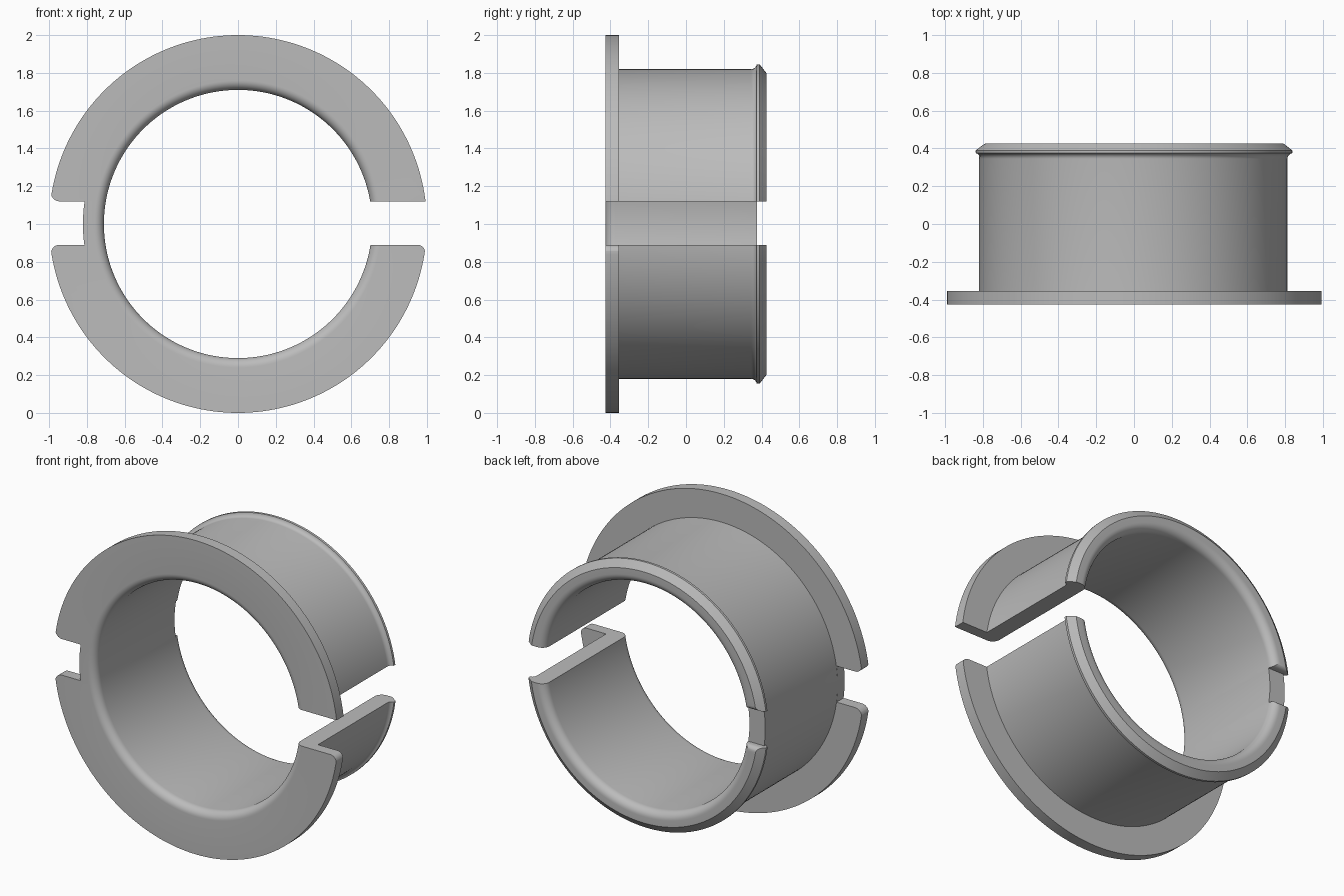
import bpy, bmesh
from math import sin, cos, pi, radians
from mathutils import Vector, Matrix

cube = bpy.data.objects.get("Cube")
if cube:
    bpy.data.objects.remove(cube)

grey = bpy.data.materials.new("plain_grey")
grey.use_nodes = True
grey.diffuse_color = (0.5, 0.5, 0.5, 1)
grey.node_tree.nodes["Principled BSDF"].inputs["Base Color"].default_value = (0.5, 0.5, 0.5, 1)

SLOT_LOW, SLOT_HIGH, CENTRE = 0.89, 1.12, 1.0
FRONT, BACK = -0.425, 0.425
FLANGE_BACK, SLEEVE_R, BORE_R = -0.355, 0.82, 0.71


def arc(cx, cy, r, start, end, steps=8):
    """Points on a circular arc, angles in degrees."""
    angles = [radians(start + (end - start) * i / steps) for i in range(steps + 1)]
    return [(cx + r * cos(a), cy + r * sin(a)) for a in angles]


def make_object(name, bm):
    bmesh.ops.recalc_face_normals(bm, faces=bm.faces)
    mesh = bpy.data.meshes.new(name)
    bm.to_mesh(mesh)
    bm.free()
    mesh.materials.append(grey)
    obj = bpy.data.objects.new(name, mesh)
    bpy.context.collection.objects.link(obj)
    return obj


def revolve(name, profile, segments):
    """Closed (radius, y) profile turned about the bushing axis."""
    bm = bmesh.new()
    verts = [bm.verts.new((r, y, 0)) for r, y in profile]
    edges = [bm.edges.new((verts[i - 1], verts[i])) for i in range(len(verts))]
    bmesh.ops.spin(bm, geom=verts + edges, cent=(0, 0, 0), axis=(0, 1, 0),
                   angle=2 * pi, steps=segments, use_merge=True)
    bmesh.ops.remove_doubles(bm, verts=bm.verts, dist=1e-5)
    bmesh.ops.translate(bm, verts=bm.verts, vec=(0, 0, CENTRE))
    return make_object(name, bm)


def cut(target, points, offset):
    """Remove the prism made by sweeping a planar outline along offset."""
    bm = bmesh.new()
    face = bm.faces.new([bm.verts.new(p) for p in points])
    swept = bmesh.ops.extrude_face_region(bm, geom=[face], use_keep_orig=True)["geom"]
    bmesh.ops.translate(bm, vec=offset,
                        verts=[g for g in swept if isinstance(g, bmesh.types.BMVert)])
    cutter = make_object("slot_cutter", bm)
    cutter.hide_render = True
    mod = target.modifiers.new("slot", 'BOOLEAN')
    mod.operation, mod.solver, mod.object = 'DIFFERENCE', 'EXACT', cutter
    bpy.context.view_layer.objects.active = target
    bpy.ops.object.modifier_apply(modifier=mod.name)
    bpy.data.objects.remove(cutter)


def rounded_mouth(edge, r, far):
    """Slot outline from the lower to the upper wall, opening along +u with eased corners."""
    lower = arc(edge - r, SLOT_LOW - r, r, 90, 0)
    upper = arc(edge - r, SLOT_HIGH + r, r, 0, -90)
    return lower + [(far, SLOT_LOW - r), (far, SLOT_HIGH + r)] + upper


# Flanged sleeve with eased bore edges and a snap lip at the back
profile = arc(BORE_R + 0.05, FRONT + 0.05, 0.05, 180, 270)
profile += [(1.0, FRONT), (1.0, FLANGE_BACK), (SLEEVE_R, FLANGE_BACK)]
profile += arc(SLEEVE_R + 0.03, 0.345, 0.03, 180, 100, 5)
profile += [(0.845, 0.39), (0.80, BACK)]
profile += arc(BORE_R + 0.05, BACK - 0.05, 0.05, 90, 180)
bushing = revolve("split_flanged_bushing", profile, 192)

# Open split on the left side, with one eased flange corner
lower = arc(0.95, SLOT_LOW - 0.04, 0.04, 90, 0)
split = [(0.4, SLOT_HIGH), (0.4, SLOT_LOW)] + lower
split += [(1.2, SLOT_LOW - 0.04), (1.2, SLOT_HIGH)]
cut(bushing, [(x, -0.6, z) for x, z in split], (0, 1.2, 0))

# Notch on the right side, reaching in to the sleeve, in the flange and in the lip
half_low, half_high = SLOT_LOW - CENTRE, SLOT_HIGH - CENTRE
floor = []
for i in range(9):
    h = half_high + (half_low - half_high) * i / 8
    floor.append(((0.821 ** 2 - h * h) ** 0.5, CENTRE + h))
flange_notch = floor + rounded_mouth(0.99, 0.045, 1.2)
cut(bushing, [(-x, -0.6, z) for x, z in flange_notch], (0, 0.255, 0))
lip_notch = floor + [(1.2, SLOT_LOW), (1.2, SLOT_HIGH)]
cut(bushing, [(-x, 0.335, z) for x, z in lip_notch], (0, 0.2, 0))

# Notch through the back end of the wall, with rounded lip ends
end_notch = [(0.375, SLOT_HIGH), (0.375, SLOT_LOW)] + rounded_mouth(BACK, 0.03, 0.6)
cut(bushing, [(-1.2, y, z) for y, z in end_notch], (0.7, 0, 0))

# Smooth turned surfaces, crisp machined edges
bpy.ops.object.select_all(action='DESELECT')
bushing.select_set(True)
bpy.context.view_layer.objects.active = bushing
bpy.ops.object.shade_smooth_by_angle(angle=radians(25))
